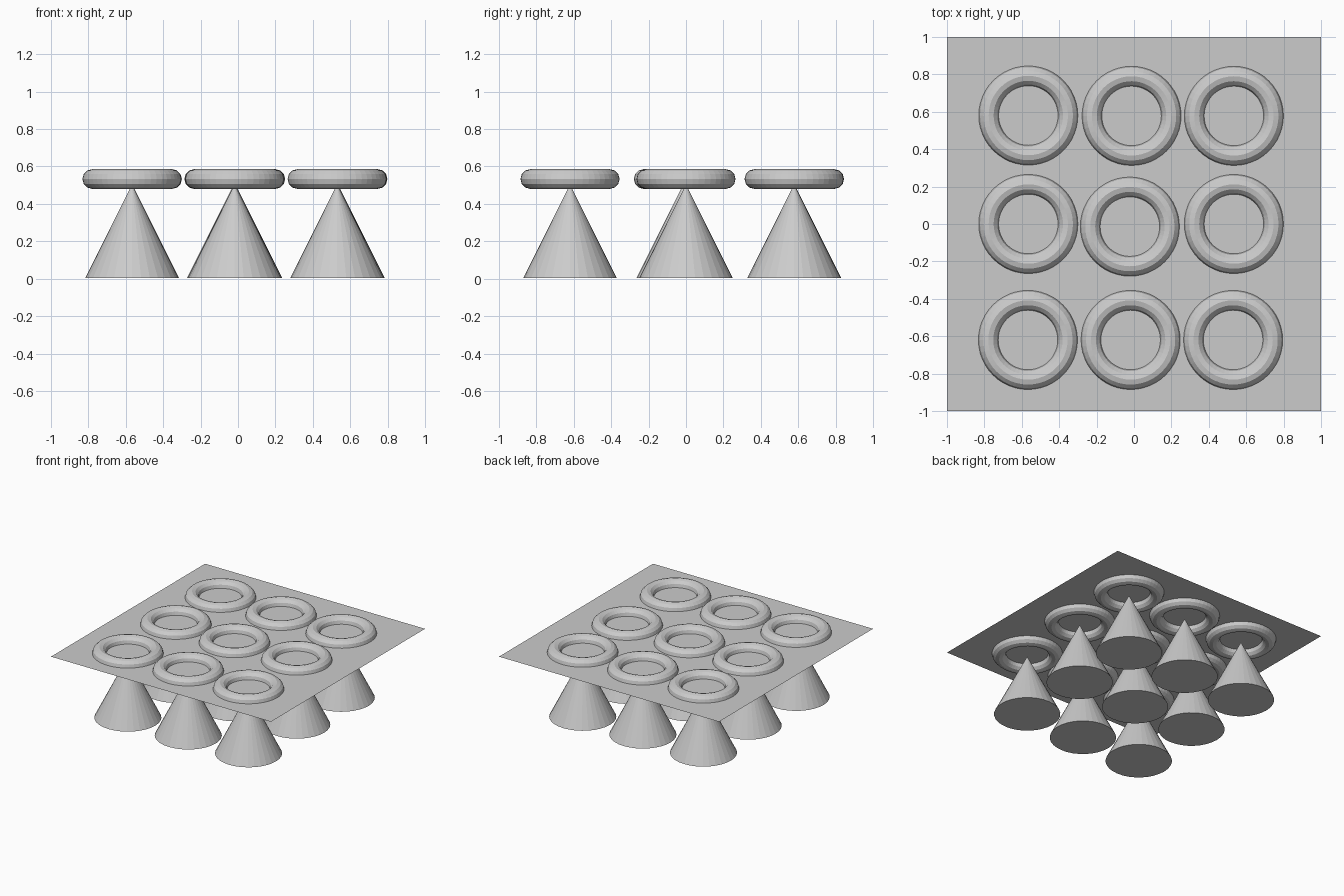
import bpy

if "Cube" in bpy.data.objects:
    bpy.data.objects.remove(bpy.data.objects["Cube"])

TOP = 0.533          # height of the sheet, through the middle of the rings
CONE_R, CONE_H = 0.25, 0.5
RING_R, RING_T = 0.212, 0.053

# Slightly uneven 3 x 3 layout
SPOTS = [
    (-0.567, -0.62), (-0.018, -0.62), (0.53, -0.62),
    (-0.565, 0.0), (-0.022, -0.014), (0.534, 0.0),
    (-0.565, 0.58), (-0.013, 0.578), (0.534, 0.578),
]

# Flat square sheet
bpy.ops.mesh.primitive_plane_add(size=2, location=(0, 0, TOP))
bpy.context.object.name = "sheet"

for i, (x, y) in enumerate(SPOTS, 1):
    # Cone leg under the sheet
    bpy.ops.mesh.primitive_cone_add(vertices=32, radius1=CONE_R, radius2=0,
                                    depth=CONE_H,
                                    location=(x, y, 0.004 + CONE_H / 2))
    bpy.context.object.name = f"cone_leg_{i}"
    # Ring half sunk into the sheet
    bpy.ops.mesh.primitive_torus_add(major_radius=RING_R, minor_radius=RING_T,
                                     major_segments=48, minor_segments=12,
                                     location=(x, y, TOP))
    bpy.context.object.name = f"ring_{i}"
